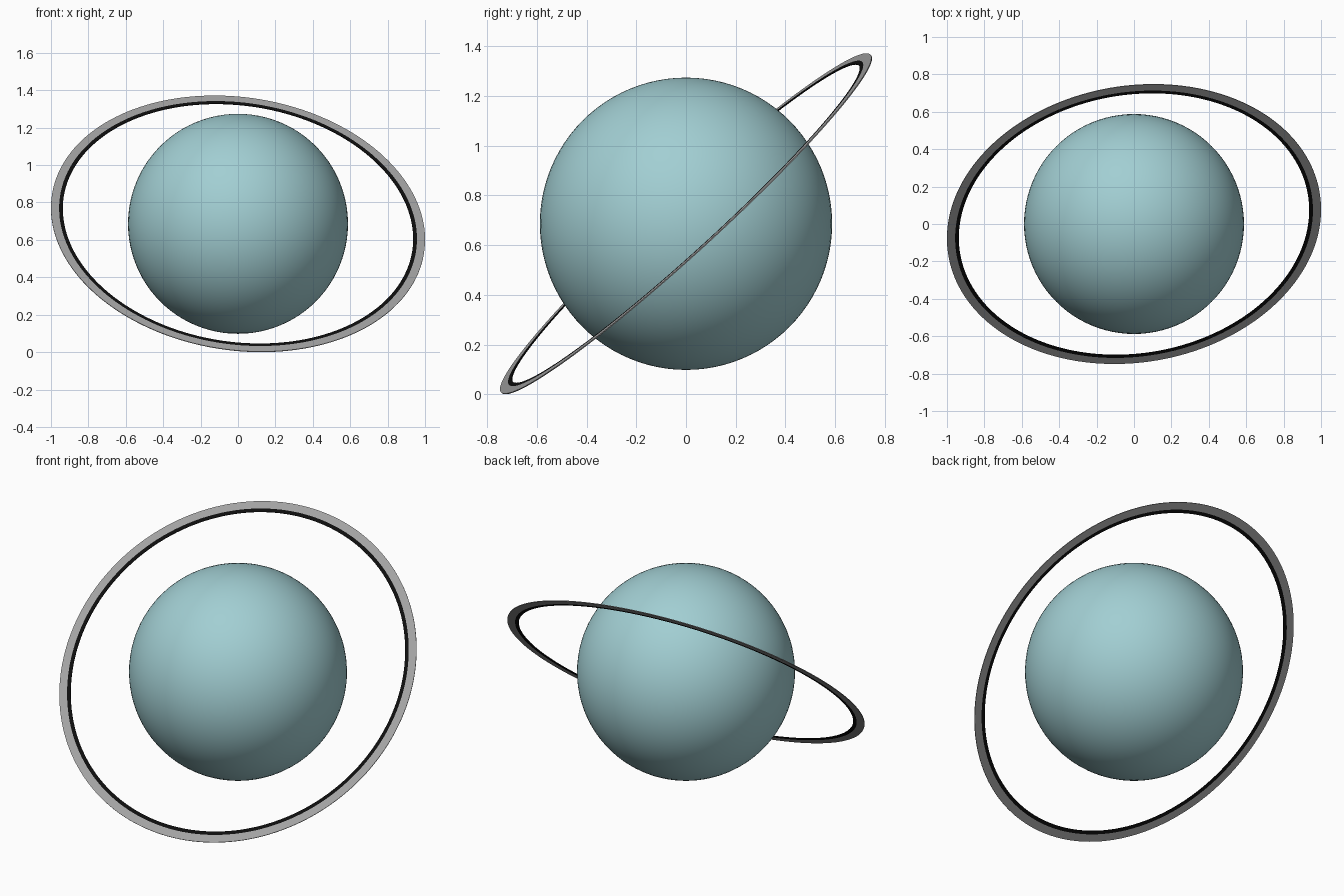
import bpy, bmesh, math
from mathutils import Vector

if "Cube" in bpy.data.objects:
    bpy.data.objects.remove(bpy.data.objects["Cube"])

CENTRE = Vector((0, 0, 0.686))
RING_AXIS = Vector((0.115, -0.67, 0.733)).normalized()


def material(name, rgb):
    m = bpy.data.materials.new(name)
    m.diffuse_color = (*rgb, 1)
    m.use_nodes = True
    m.node_tree.nodes["Principled BSDF"].inputs["Base Color"].default_value = m.diffuse_color
    return m


def finish(bm, name, mat):
    me = bpy.data.meshes.new(name)
    bm.to_mesh(me)
    bm.free()
    me.materials.append(mat)
    ob = bpy.data.objects.new(name, me)
    bpy.context.collection.objects.link(ob)
    ob.location = CENTRE
    return ob


def flat_ring(name, inner, outer, thick, mat, n=160):
    # rectangular section swept round the ring axis
    bm = bmesh.new()
    h = thick / 2
    section = [(inner, -h), (outer, -h), (outer, h), (inner, h)]
    loops = []
    for i in range(n):
        a = math.tau * i / n
        loops.append([bm.verts.new((r * math.cos(a), r * math.sin(a), z)) for r, z in section])
    for i in range(n):
        p, q = loops[i], loops[(i + 1) % n]
        for j in range(4):
            k = (j + 1) % 4
            bm.faces.new((p[j], q[j], q[k], p[k]))
    bmesh.ops.recalc_face_normals(bm, faces=bm.faces)
    ob = finish(bm, name, mat)
    ob.rotation_euler = RING_AXIS.to_track_quat('Z', 'Y').to_euler()
    return ob


pale_blue = material("pale blue", (0.36, 0.62, 0.65))
grey = material("grey", (0.36, 0.36, 0.36))
black = material("black", (0.004, 0.004, 0.004))

# planet globe
bm = bmesh.new()
bmesh.ops.create_uvsphere(bm, u_segments=96, v_segments=48, radius=0.588)
for f in bm.faces:
    f.smooth = True
finish(bm, "planet_globe", pale_blue)

# tilted ring: grey outer band with a black inner band
flat_ring("outer_ring_band", 0.963, 1.0067, 0.004, grey)
flat_ring("inner_ring_band", 0.943, 0.963, 0.004, black)
